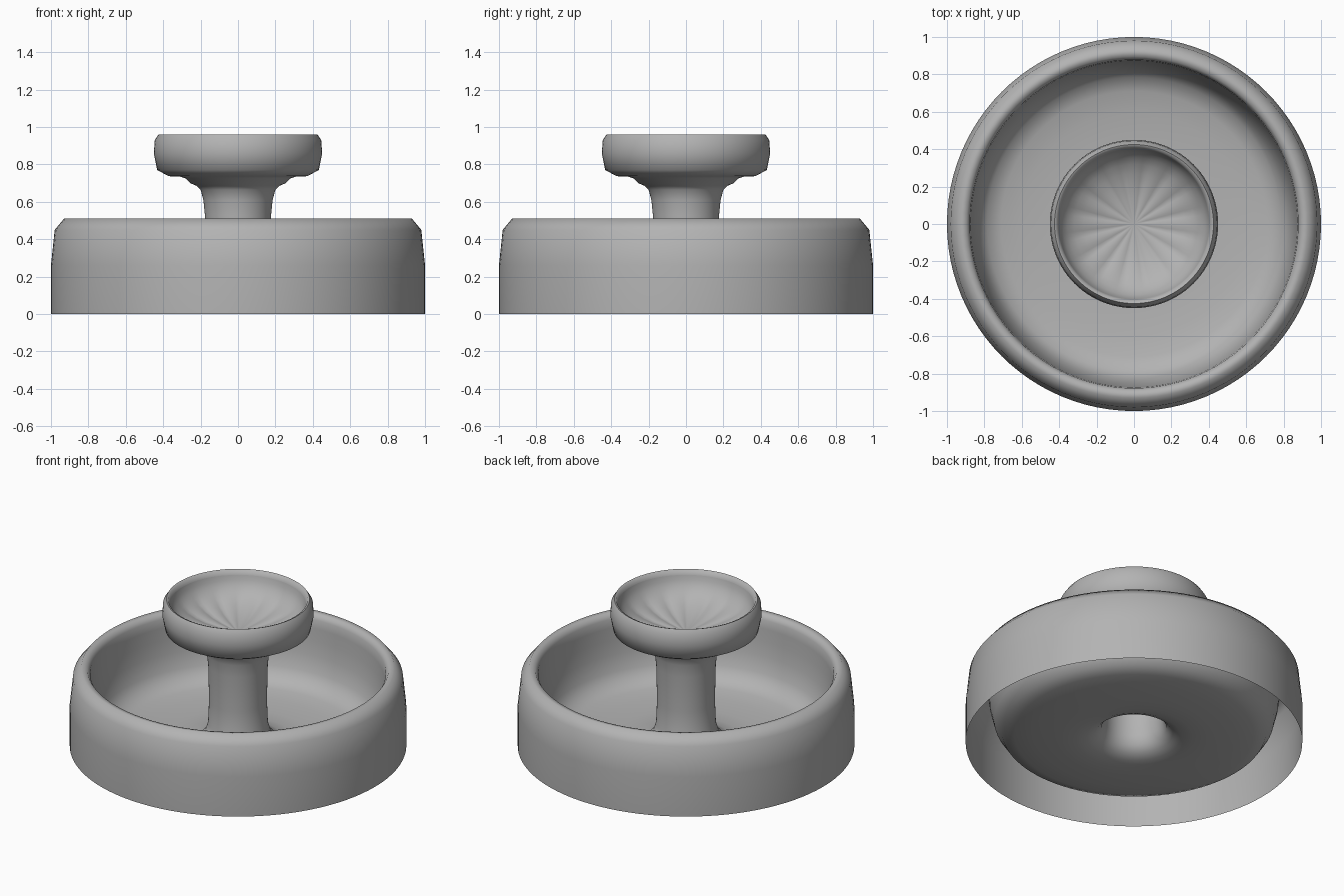
import bpy, bmesh
from math import sin, cos, pi, radians

if "Cube" in bpy.data.objects:
    bpy.data.objects.remove(bpy.data.objects["Cube"])

SEGS = 96

grey = bpy.data.materials.new("stone_grey")
grey.diffuse_color = (0.45, 0.45, 0.45, 1)
grey.use_nodes = True
grey.node_tree.nodes["Principled BSDF"].inputs["Base Color"].default_value = grey.diffuse_color


def lathe(name, profile, offset=None):
    """Revolve an open (radius, height) profile; offset(r, angle) shifts height."""
    bm = bmesh.new()
    rings = []
    for r, z in profile:
        if r == 0:
            rings.append([bm.verts.new((0, 0, z))] * SEGS)
            continue
        ring = []
        for i in range(SEGS):
            a = 2 * pi * i / SEGS
            dz = offset(r, a) if offset else 0
            ring.append(bm.verts.new((r * cos(a), r * sin(a), z + dz)))
        rings.append(ring)
    for lo, hi in zip(rings, rings[1:]):
        for i in range(SEGS):
            j = (i + 1) % SEGS
            corners = list(dict.fromkeys((lo[i], lo[j], hi[j], hi[i])))
            bm.faces.new(corners)
    mesh = bpy.data.meshes.new(name)
    bm.to_mesh(mesh)
    bm.free()
    mesh.materials.append(grey)
    obj = bpy.data.objects.new(name, mesh)
    bpy.context.collection.objects.link(obj)
    bpy.ops.object.select_all(action='DESELECT')
    obj.select_set(True)
    bpy.context.view_layer.objects.active = obj
    bpy.ops.object.shade_smooth_by_angle(angle=radians(60))
    return obj


# fountain body: outer wall, rounded rim, basin floor and flared pillar (hollow underneath)
lathe("basin_and_pillar", [
    (1.0, 0), (1.0, 0.26), (0.98, 0.45), (0.93, 0.51),
    (0.895, 0.505), (0.878, 0.475), (0.873, 0.42), (0.868, 0.34), (0.855, 0.25),
    (0.83, 0.15), (0.785, 0.08), (0.71, 0.055), (0.6, 0.04), (0.45, 0.027),
    (0.35, 0.027), (0.28, 0.037), (0.23, 0.058), (0.195, 0.095), (0.178, 0.15),
    (0.172, 0.3), (0.177, 0.53), (0.185, 0.61), (0.20, 0.665), (0.22, 0.685),
    (0.255, 0.70), (0.28, 0.725), (0.31, 0.735)])

# upper bowl: underside, outer wall and rolled rim
lathe("upper_bowl", [
    (0.31, 0.735), (0.37, 0.737), (0.432, 0.77), (0.45, 0.86),
    (0.445, 0.93), (0.425, 0.96), (0.412, 0.955), (0.403, 0.93)])


# fluted lining of the upper bowl
def flutes(r, a):
    fade = min(r / 0.26, 1) * max(0, min(1, (0.39 - r) / 0.09))
    return 0.010 * fade * (abs(cos(8 * a)) - 0.5)


lathe("fluted_lining", [
    (0.403, 0.93), (0.395, 0.90), (0.38, 0.87), (0.355, 0.84), (0.32, 0.812),
    (0.27, 0.788), (0.21, 0.768), (0.14, 0.755), (0.07, 0.748), (0, 0.745)], flutes)
